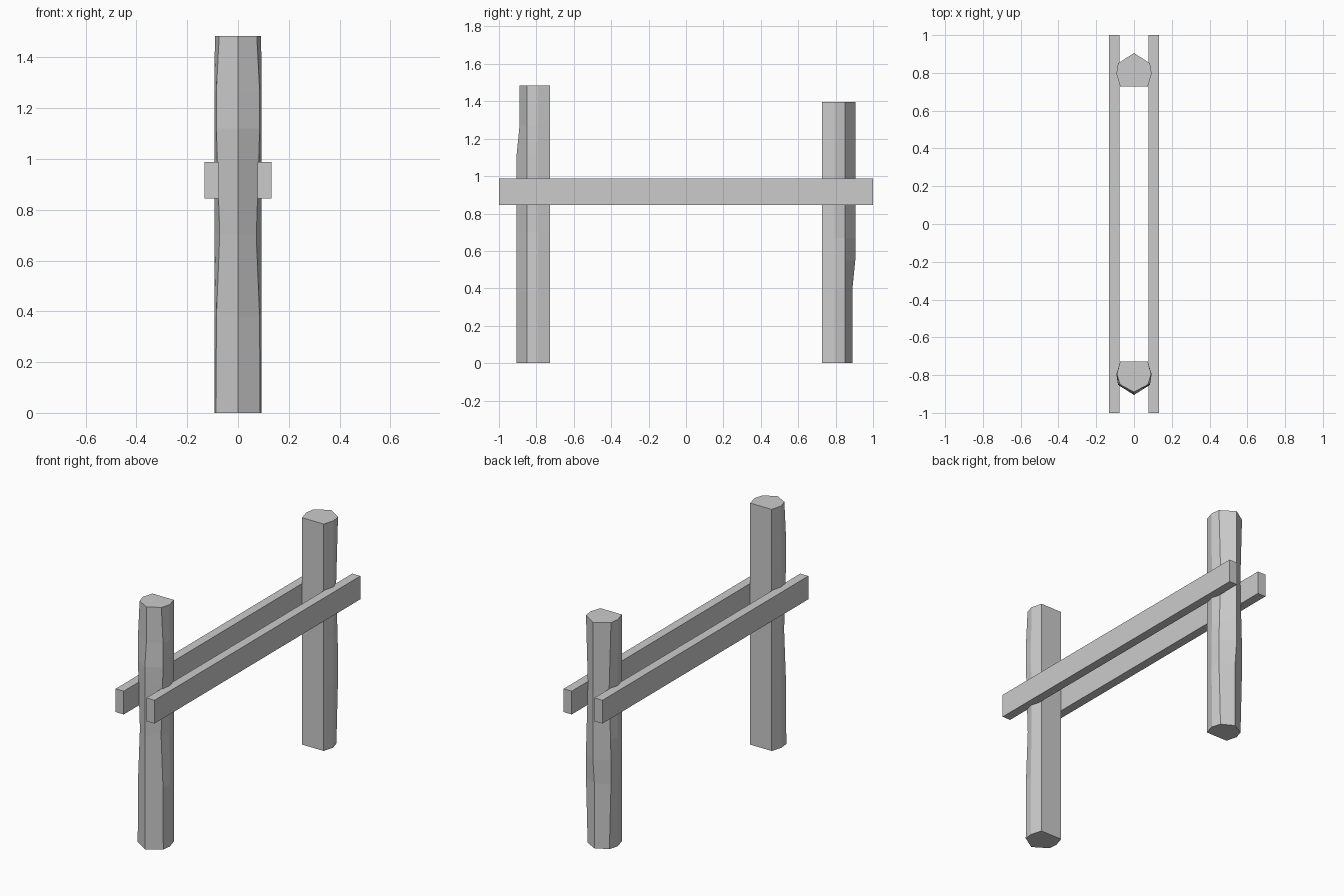
import bpy
import bmesh

cube = bpy.data.objects.get("Cube")
if cube:
    bpy.data.objects.remove(cube, do_unlink=True)

# One plain grey for the whole fence
GREY = (0.6, 0.6, 0.6, 1)
grey = bpy.data.materials.new("plain grey")
grey.use_nodes = True
grey.diffuse_color = GREY
grey.node_tree.nodes["Principled BSDF"].inputs["Base Color"].default_value = GREY

# Hewn profile along the timber: height -> (side width, corner width, ridge depth)
HEWN = [(0, 0.093, 0.087, 0.905), (0.38, 0.093, 0.085, 0.905),
        (0.7, 0.092, 0.072, 0.905), (1.0, 0.092, 0.082, 0.905),
        (1.12, 0.093, 0.085, 0.905), (1.27, 0.093, 0.085, 0.89),
        (1.485, 0.091, 0.074, 0.89)]


def finish(bm, name):
    bmesh.ops.recalc_face_normals(bm, faces=bm.faces)
    mesh = bpy.data.meshes.new(name)
    bm.to_mesh(mesh)
    bm.free()
    mesh.materials.append(grey)
    obj = bpy.data.objects.new(name, mesh)
    bpy.context.collection.objects.link(obj)
    return obj


def post(name, side, rings):
    """Loft a seven-sided post; side is -1 for front, 1 for back."""
    bm = bmesh.new()
    loops = []
    for z, wide, corner, ridge in rings:
        half = [(0.073, 0.728), (wide, 0.795), (corner, 0.85)]
        outline = half + [(0, ridge)] + [(-x, y) for x, y in reversed(half)]
        loops.append([bm.verts.new((x, side * y, z)) for x, y in outline])
    for low, high in zip(loops, loops[1:]):
        for i in range(len(low)):
            j = (i + 1) % len(low)
            bm.faces.new((low[i], low[j], high[j], high[i]))
    bm.faces.new(loops[0])
    bm.faces.new(loops[-1])
    return finish(bm, name)


def rail(name, side):
    bm = bmesh.new()
    bmesh.ops.create_cube(bm, size=1)
    bmesh.ops.scale(bm, vec=(0.055, 2, 0.143), verts=bm.verts)
    bmesh.ops.translate(bm, vec=(side * 0.1045, 0, 0.916), verts=bm.verts)
    return finish(bm, name)


# Front post upright; back post is the same timber turned end over end and trimmed
post("front_post", -1, HEWN)
flipped = [(1.67 - z, w, c, r) for z, w, c, r in reversed(HEWN[1:])]
flipped[0] = (0,) + flipped[0][1:]
flipped[-1] = (1.395,) + flipped[-1][1:]
post("back_post", 1, flipped)

# Horizontal rails either side of the posts
rail("left_rail", 1)
rail("right_rail", -1)
